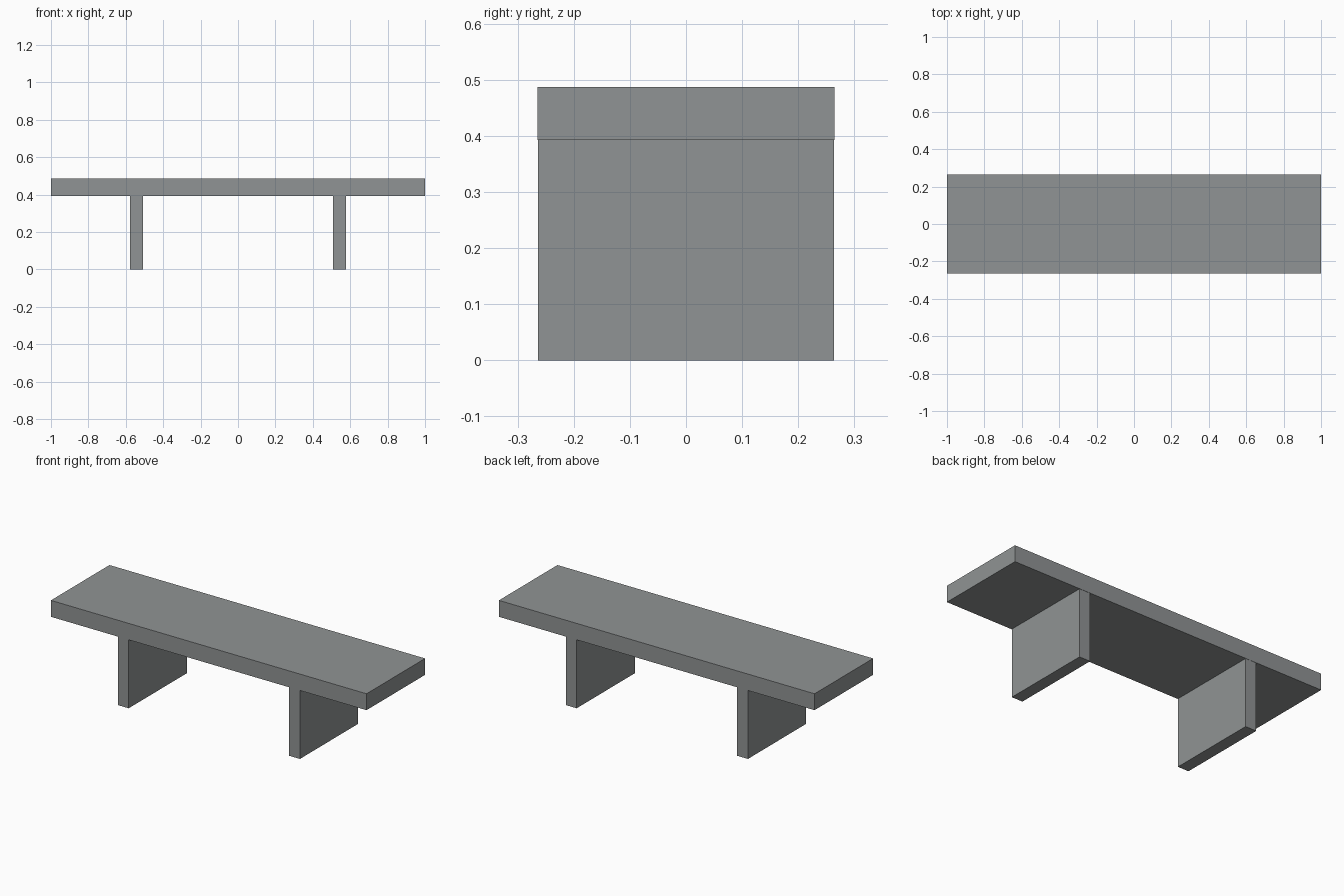
import bpy

if "Cube" in bpy.data.objects:
    bpy.data.objects.remove(bpy.data.objects["Cube"])

# One plain stone-grey colour
grey = bpy.data.materials.new("stone grey")
grey.diffuse_color = (0.28, 0.295, 0.297, 1)
grey.use_nodes = True
grey.node_tree.nodes["Principled BSDF"].inputs["Base Color"].default_value = grey.diffuse_color


def box(name, x, y, z):
    """Box spanning the given (min, max) ranges."""
    spans = (x, y, z)
    bpy.ops.mesh.primitive_cube_add(size=1, location=[(a + b) / 2 for a, b in spans])
    obj = bpy.context.object
    obj.name = name
    obj.scale = [b - a for a, b in spans]
    bpy.ops.object.transform_apply(location=False, rotation=False, scale=True)
    obj.data.materials.append(grey)
    return obj


# Long seat slab
box("seat", (-1, 1), (-0.265, 0.265), (0.393, 0.487))

# Two upright slab legs, mirrored about the centre
for side, name in ((-1, "left_leg"), (1, "right_leg")):
    x = sorted((side * 0.508, side * 0.577))
    box(name, x, (-0.2635, 0.2635), (0, 0.393))
